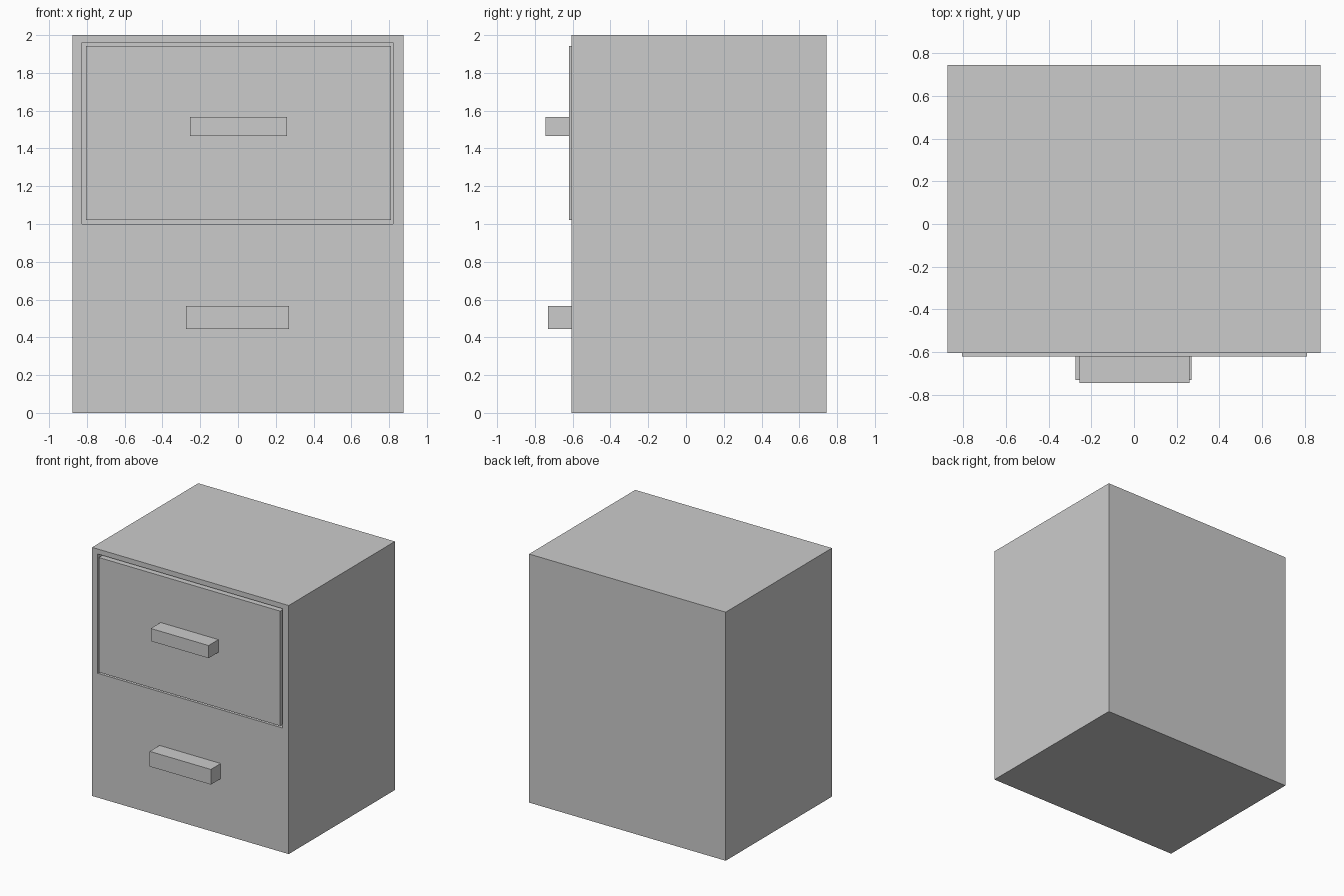
import bpy
import bmesh
from mathutils import Vector

if "Cube" in bpy.data.objects:
    bpy.data.objects.remove(bpy.data.objects["Cube"])


def box(name, lo, hi, pocket=None):
    """Box between two corners; pocket = (face normal, low corner, high corner, floor position)."""
    bm = bmesh.new()
    bmesh.ops.create_cube(bm, size=1)
    for v in bm.verts:
        v.co = Vector([lo[i] if v.co[i] < 0 else hi[i] for i in range(3)])
    if pocket:
        normal, plo, phi, floor = pocket
        bm.normal_update()
        face = max(bm.faces, key=lambda f: f.normal.dot(Vector(normal)))
        axis = [abs(n) for n in normal].index(1)
        # First inset makes the rim, second becomes the pocket walls and floor
        for depth in (None, floor):
            bmesh.ops.inset_individual(bm, faces=[face], thickness=0.005)
            mid = face.calc_center_median()
            for v in face.verts:
                for i in range(3):
                    if i != axis:
                        v.co[i] = plo[i] if v.co[i] < mid[i] else phi[i]
                if depth is not None:
                    v.co[axis] = depth
            bm.normal_update()
    mesh = bpy.data.meshes.new(name)
    bm.to_mesh(mesh)
    bm.free()
    obj = bpy.data.objects.new(name, mesh)
    bpy.context.collection.objects.link(obj)
    return obj


# Cabinet body with a deep bay for the upper drawer
box("cabinet_body", (-0.875, -0.605, 0), (0.875, 0.745, 2),
    ((0, -1, 0), (-0.825, 0, 1.0), (0.82, 0, 1.96), 0.69))

# Upper drawer, an open-topped tray standing slightly proud of the body
box("upper_drawer", (-0.805, -0.62, 1.02), (0.81, 0.66, 1.943),
    ((0, 0, 1), (-0.755, -0.57, 0), (0.76, 0.61, 0), 1.07))

# Block handles
box("upper_handle", (-0.255, -0.745, 1.465), (0.26, -0.615, 1.567))
box("lower_handle", (-0.275, -0.73, 0.445), (0.27, -0.60, 0.567))
